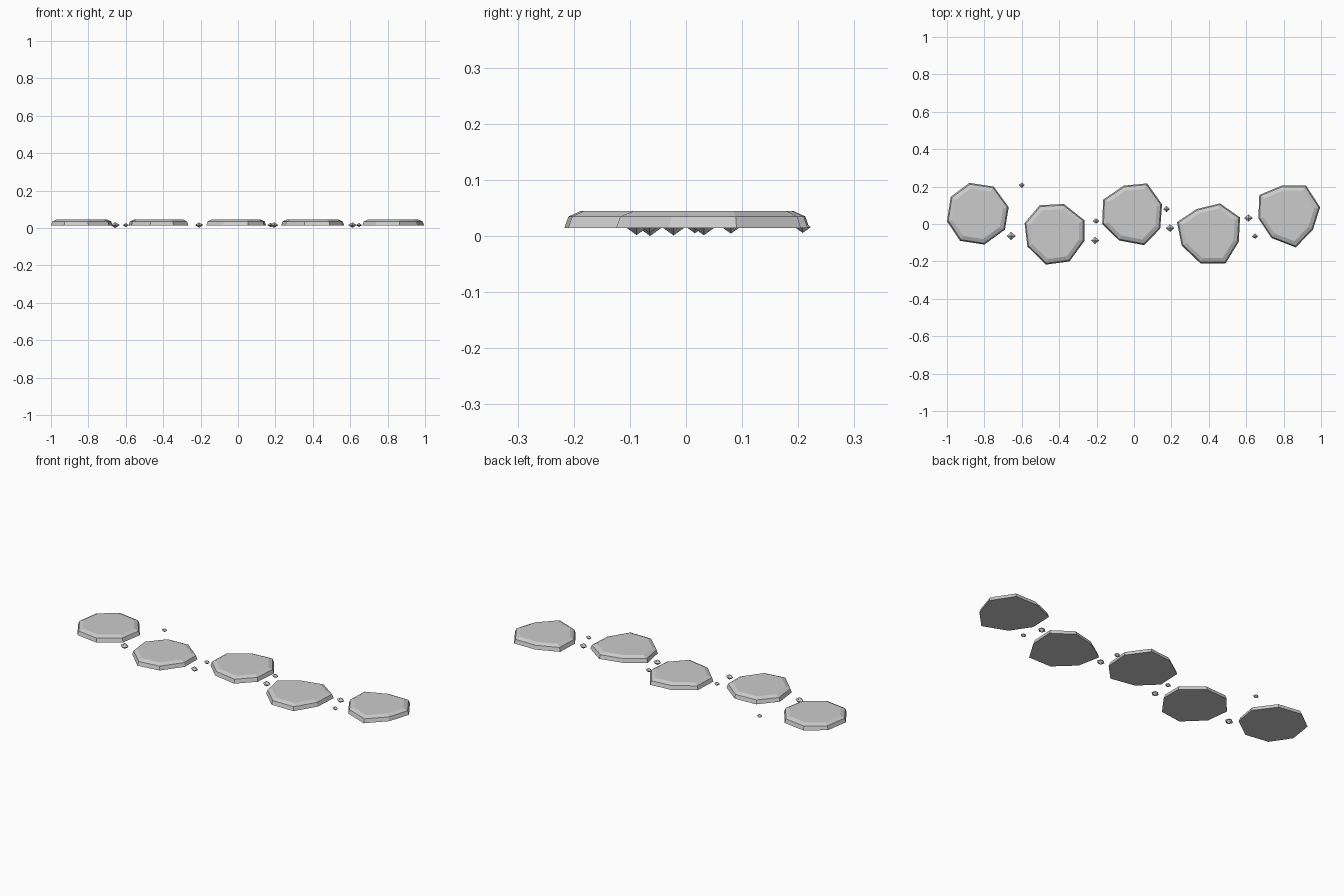
import bpy, bmesh

if "Cube" in bpy.data.objects:
    bpy.data.objects.remove(bpy.data.objects["Cube"])

# Outlines of the five flat stones (x, y), clockwise from the back
STONES = [
    [(-.88, .22), (-.75, .20), (-.67, .09), (-.69, -.03), (-.80, -.11), (-.93, -.09), (-1.0, .015), (-.98, .145)],
    [(-.505, .10), (-.375, .107), (-.265, .02), (-.265, -.09), (-.345, -.20), (-.47, -.217), (-.57, -.12), (-.585, .005)],
    [(-.055, .205), (.07, .217), (.15, .105), (.14, -.025), (.055, -.113), (-.08, -.088), (-.17, 0), (-.165, .13)],
    [(.335, .08), (.46, .11), (.567, .035), (.56, -.095), (.49, -.21), (.355, -.21), (.255, -.115), (.23, .01)],
    [(.79, .205), (.92, .205), (.995, .09), (.957, -.03), (.865, -.125), (.735, -.075), (.665, .03), (.67, .155)],
]
# Pebbles: x, y, radius
PEBBLES = [(-.60, .208, .016), (-.657, -.064, .0245), (-.203, .016, .017), (-.208, -.088, .022),
           (.174, .08, .018), (.193, -.022, .023), (.612, .032, .0225), (.647, -.065, .0165)]


def finish(name, bm):
    bmesh.ops.recalc_face_normals(bm, faces=bm.faces)
    mesh = bpy.data.meshes.new(name)
    bm.to_mesh(mesh)
    bm.free()
    obj = bpy.data.objects.new(name, mesh)
    bpy.context.collection.objects.link(obj)


# Stepping stones: tapered side wall and a wide chamfer to the flat top
for i, outline in enumerate(STONES):
    bm = bmesh.new()
    n = len(outline)
    cx = sum(p[0] for p in outline) / n
    cy = sum(p[1] for p in outline) / n
    rings = [[bm.verts.new((cx + (x - cx) * s, cy + (y - cy) * s, z)) for x, y in outline]
             for z, s in ((.014, 1), (.035, .955), (.045, .82))]
    for a, b in zip(rings, rings[1:]):
        for k in range(n):
            m = (k + 1) % n
            bm.faces.new((a[k], a[m], b[m], b[k]))
    bm.faces.new(rings[0])
    bm.faces.new(rings[-1])
    finish(f"stepping_stone_{i + 1}", bm)

# Pebbles: squashed octahedra between the stones
for i, (x, y, r) in enumerate(PEBBLES):
    bm = bmesh.new()
    h, cz = r * .65, .016
    top, low = bm.verts.new((x, y, cz + h)), bm.verts.new((x, y, cz - h))
    ring = [bm.verts.new((x + r * c, y + r * s * .9, cz)) for c, s in ((1, 0), (0, 1), (-1, 0), (0, -1))]
    for k in range(4):
        a, b = ring[k], ring[(k + 1) % 4]
        bm.faces.new((a, b, top))
        bm.faces.new((b, a, low))
    finish(f"pebble_{i + 1}", bm)
